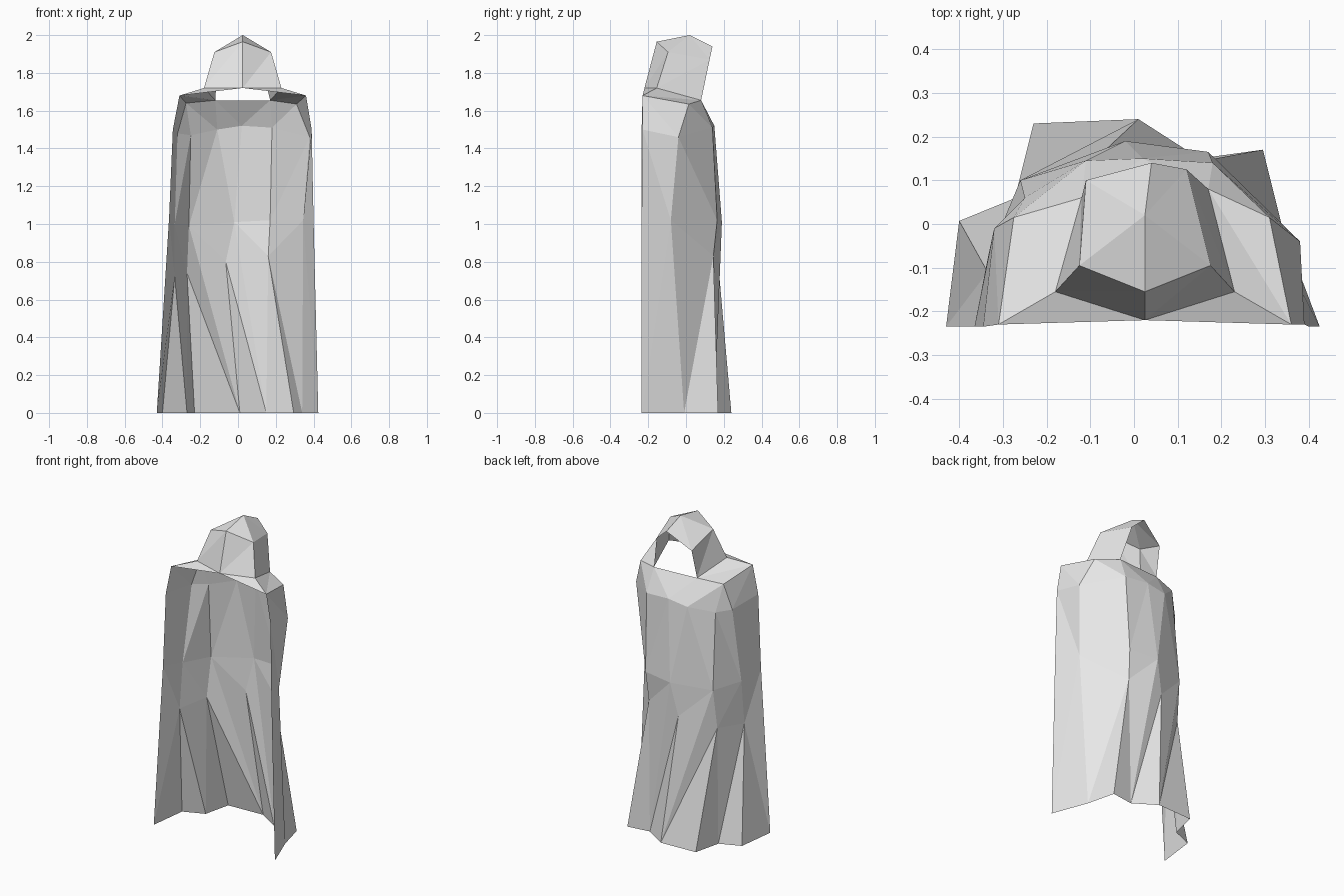
import bpy
import bmesh
from mathutils import Vector

default_cube = bpy.data.objects.get("Cube")
if default_cube:
    bpy.data.objects.remove(default_cube, do_unlink=True)

cloth = bpy.data.materials.new("grey_cloth")
cloth.use_nodes = True
cloth.diffuse_color = (0.8, 0.8, 0.8, 1)
cloth.node_tree.nodes["Principled BSDF"].inputs["Base Color"].default_value = (0.8, 0.8, 0.8, 1)


def strip(upper, lower, steps):
    """Triangles between two rows: 'a' walks along the upper row, 'b' along the lower."""
    faces, i, j = [], 0, 0
    for step in steps:
        if step == "a":
            tri = (upper[i], upper[i + 1], lower[j])
            i += 1
        else:
            tri = (upper[i], lower[j], lower[j + 1])
            j += 1
        if len(set(tri)) == len(tri):
            faces.append(tri)
    return faces


def build(name, triangles, centre):
    """Flat-shaded open cloth sheet, faces turned away from the wearer."""
    bm = bmesh.new()
    verts = {}
    for tri in triangles:
        for p in tri:
            if p not in verts:
                verts[p] = bm.verts.new(p)
        bm.faces.new([verts[p] for p in tri])
    bmesh.ops.recalc_face_normals(bm, faces=bm.faces[:])
    bm.normal_update()
    outward = sum(f.normal.dot(f.calc_center_median() - Vector(centre)) * f.calc_area()
                  for f in bm.faces)
    if outward < 0:
        bmesh.ops.reverse_faces(bm, faces=bm.faces[:])
    mesh = bpy.data.meshes.new(name)
    bm.to_mesh(mesh)
    bm.free()
    mesh.materials.append(cloth)
    obj = bpy.data.objects.new(name, mesh)
    bpy.context.collection.objects.link(obj)
    return obj


# Cape rows, each running from one open edge around to the other
hem = [(-.43, -.235, 0), (-.4, .007, 0), (-.27, .06, 0), (-.23, .23, 0), (.01, .24, 0),
       (.15, .15, 0), (.295, .17, 0), (.34, -.01, 0), (.425, -.235, 0)]
hips = [(-.365, -.235, 1.03), (-.335, -.08, 1), (-.26, .1, .99), (-.02, .19, 1.01),
        (.17, .165, 1.02), (.345, -.08, 1.02), (.4, -.235, 1.02)]
chest = [(-.345, -.235, 1.5), (-.32, -.01, 1.48), (-.25, .06, 1.47), (-.11, .145, 1.5),
         (.02, .15, 1.52), (.18, .14, 1.51), (.38, -.04, 1.46), (.39, -.23, 1.5)]
collar = [(-.31, -.23, 1.68), (-.275, .015, 1.64), (-.12, .06, 1.655),
          (.17, .08, 1.655), (.31, .015, 1.635), (.36, -.23, 1.68)]

# Tops of the folds, woven between the hip points
side_fold, hip_fold, front_fold, far_fold = (
    (-.335, -.11, .72), (-.27, .07, .74), (-.065, .17, .8), (.16, .145, .83))
folds = [hips[0], side_fold, hip_fold, hips[2], front_fold, hips[3], far_fold,
         hips[5], hips[6]]

# Hood rows: neck seam, brow ring, crown
neck = [collar[2], (-.18, -.155, 1.72), (.025, -.22, 1.72), (.23, -.155, 1.72), collar[3]]
brow = [(-.11, .1, 1.84), (-.125, -.095, 1.91), (.025, -.155, 1.965),
        (.175, -.095, 1.91), (.12, .125, 1.87)]
crown = (.025, .02, 2)
peak = (.04, .14, 1.94)

cape = strip(folds, hem, "abbabbaabaabbaba")
cape += strip(hips, folds, "abbabbabbaabab")
cape += strip(chest, hips, "ababababaabab")
cape += strip(collar, chest, "babbabababab")

# Shoulder tops, one on each side of the neck
for edge, seam in ((collar, neck), (collar[::-1], neck[::-1])):
    cape += strip(edge[:3], seam[2::-1], "bbaa")
build("cape", cape, (0, -.2, .9))

# Hood, open at the face
hood = strip(brow, neck, "ab" * 4)
hood += strip([crown], [peak] + brow + [peak], "b" * 6)
build("hood", hood, (.025, 0, 1.8))
